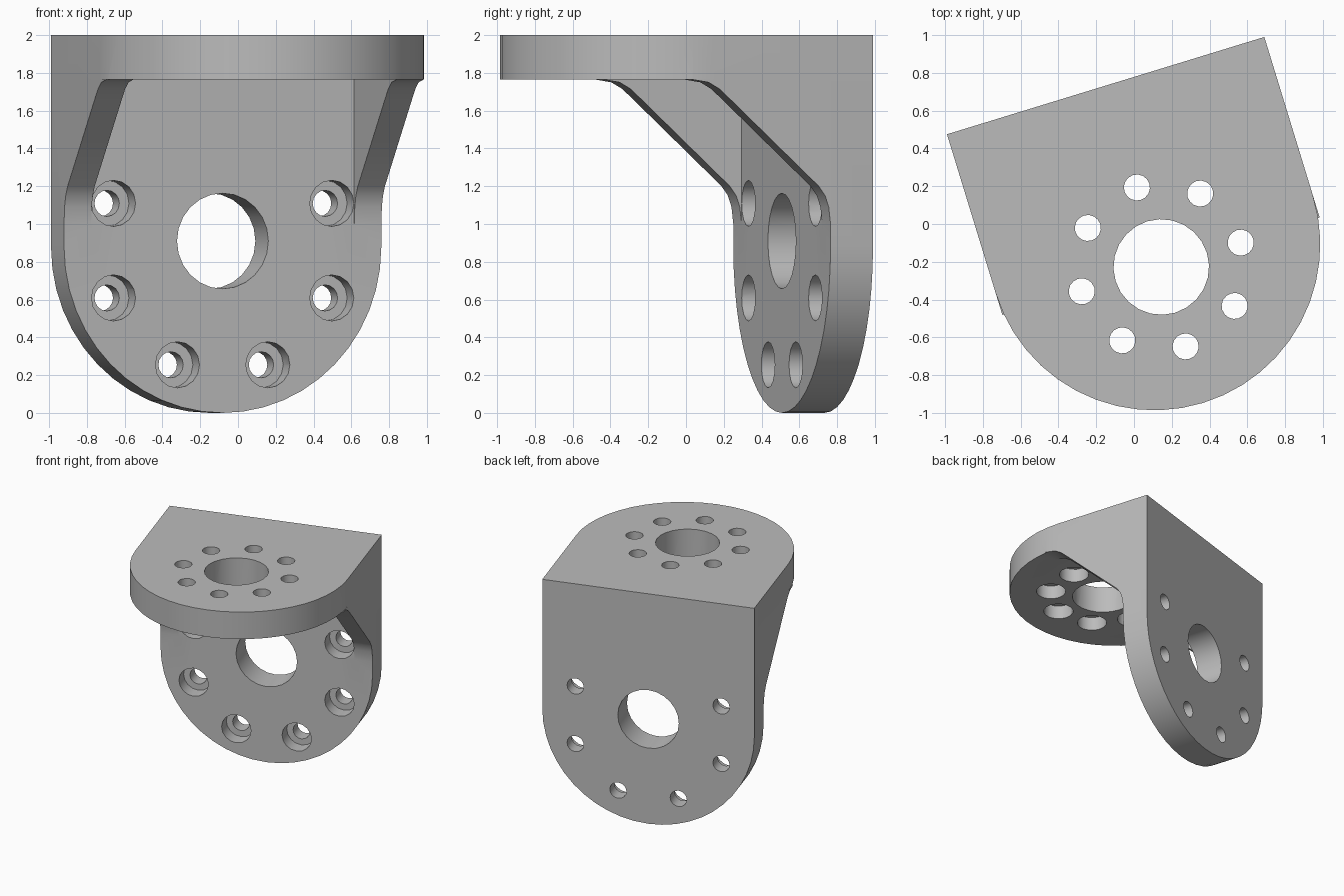
import bpy, bmesh, math
from mathutils import Matrix, Vector

cube = bpy.data.objects.get("Cube")
if cube:
    bpy.data.objects.remove(cube, do_unlink=True)

R = 0.8785         # half width and end radius
T = 0.235          # plate thickness
H = 2.0            # overall height
SHELF = H - T      # underside of the top plate
RIB = 0.15         # rib thickness
BOLT_R, BORE_R, BORE_DEPTH, HUB_R = 0.069, 0.122, 0.12, 0.253

grey = bpy.data.materials.new("light_grey")
grey.use_nodes = True
grey.diffuse_color = (0.5, 0.5, 0.5, 1)
grey.node_tree.nodes["Principled BSDF"].inputs["Base Color"].default_value = (0.5, 0.5, 0.5, 1)


def add_prism(bm, points, offset):
    """Extrude a closed outline along an offset."""
    face = bm.faces.new([bm.verts.new(p) for p in points])
    result = bmesh.ops.extrude_face_region(bm, geom=[face], use_keep_orig=True)
    moved = [g for g in result["geom"] if isinstance(g, bmesh.types.BMVert)]
    bmesh.ops.translate(bm, verts=moved, vec=offset)


def make_object(name, prisms):
    bm = bmesh.new()
    for points, offset in prisms:
        add_prism(bm, points, offset)
    bmesh.ops.recalc_face_normals(bm, faces=bm.faces[:])
    mesh = bpy.data.meshes.new(name)
    bm.to_mesh(mesh)
    bm.free()
    mesh.materials.append(grey)
    obj = bpy.data.objects.new(name, mesh)
    bpy.context.collection.objects.link(obj)
    return obj


def combine(target, tool, operation):
    mod = target.modifiers.new(operation.lower(), "BOOLEAN")
    mod.operation, mod.solver, mod.object = operation, "EXACT", tool
    bpy.ops.object.select_all(action="DESELECT")
    bpy.context.view_layer.objects.active = target
    target.select_set(True)
    bpy.ops.object.modifier_apply(modifier=mod.name)
    bpy.data.objects.remove(tool, do_unlink=True)


def tongue(length, segments=24):
    """Straight-sided outline with a round end: (across, distance from the fold)."""
    arc = [(R * math.cos(math.pi * i / segments),
            length - R + R * math.sin(math.pi * i / segments)) for i in range(segments + 1)]
    return [(R, 0)] + arc + [(-R, 0)]


def circle(x, y, radius, sides):
    return [(x + radius * math.cos(math.tau * i / sides),
             y + radius * math.sin(math.tau * i / sides)) for i in range(sides)]


# Round-ended top plate and upright back plate
bracket = make_object("angle_bracket", [
    ([(x, -d, SHELF) for x, d in tongue(2 * R)], Vector((0, 0, T)))])
back_plate = make_object("back_plate", [
    ([(x, 0, SHELF - d) for x, d in tongue(SHELF)], Vector((0, -T, 0)))])
combine(bracket, back_plate, "UNION")

# Side ribs with a sloping edge blended into both plates
rib_profile = [(T, SHELF), (T, 1.0), (0.245, 1.09), (0.265, 1.15), (0.30, 1.2),
               (0.79, 1.66), (0.85, 1.715), (0.91, 1.75), (1.0, SHELF)]
for name, x, step in (("left_rib", R, -RIB), ("right_rib", -R, RIB)):
    rib = make_object(name, [
        ([(x, -d, z) for d, z in rib_profile], Vector((step, 0, 0)))])
    combine(bracket, rib, "UNION")

# Bolt patterns: eight in the top plate, six in the back plate
top_bolts = [(0.44 * math.cos(a), 1.004 + 0.44 * math.sin(a))
             for a in (math.tau * i / 8 for i in range(8))]
back_bolts = [(0.654 * math.cos(a), 0.859 + 0.654 * math.sin(a))
              for a in (math.tau * (i + 0.5) / 8 for i in range(8)) if math.sin(a) < 0.6]


def top_cut(x, d, radius, sides, low, high):
    return [(px, -py, low) for px, py in circle(x, d, radius, sides)], Vector((0, 0, high - low))


def back_cut(x, z, radius, sides, near, far):
    return [(px, -near, pz) for px, pz in circle(x, z, radius, sides)], Vector((0, near - far, 0))


# Through holes
holes = [top_cut(x, d, BOLT_R, 16, SHELF - 0.1, H + 0.1) for x, d in top_bolts]
holes += [back_cut(x, z, BOLT_R, 16, -0.1, T + 0.1) for x, z in back_bolts]
holes.append(top_cut(0, 1.004, HUB_R, 24, SHELF - 0.1, H + 0.1))
holes.append(back_cut(0, 0.91, HUB_R, 24, -0.1, T + 0.1))
combine(bracket, make_object("hole_cutter", holes), "DIFFERENCE")

# Counterbores on the inner faces
bores = [top_cut(x, d, BORE_R, 16, SHELF - 0.05, SHELF + BORE_DEPTH) for x, d in top_bolts]
bores += [back_cut(x, z, BORE_R, 16, T - BORE_DEPTH, T + 0.05) for x, z in back_bolts]
combine(bracket, make_object("bore_cutter", bores), "DIFFERENCE")

# Turn the bracket into place and shade it
bracket.data.transform(Matrix.Translation((-0.15, 0.7325, 0))
                       @ Matrix.Rotation(math.radians(17.04), 4, "Z"))
bpy.ops.object.select_all(action="DESELECT")
bracket.select_set(True)
bpy.context.view_layer.objects.active = bracket
bpy.ops.object.shade_smooth_by_angle(angle=math.radians(30))
